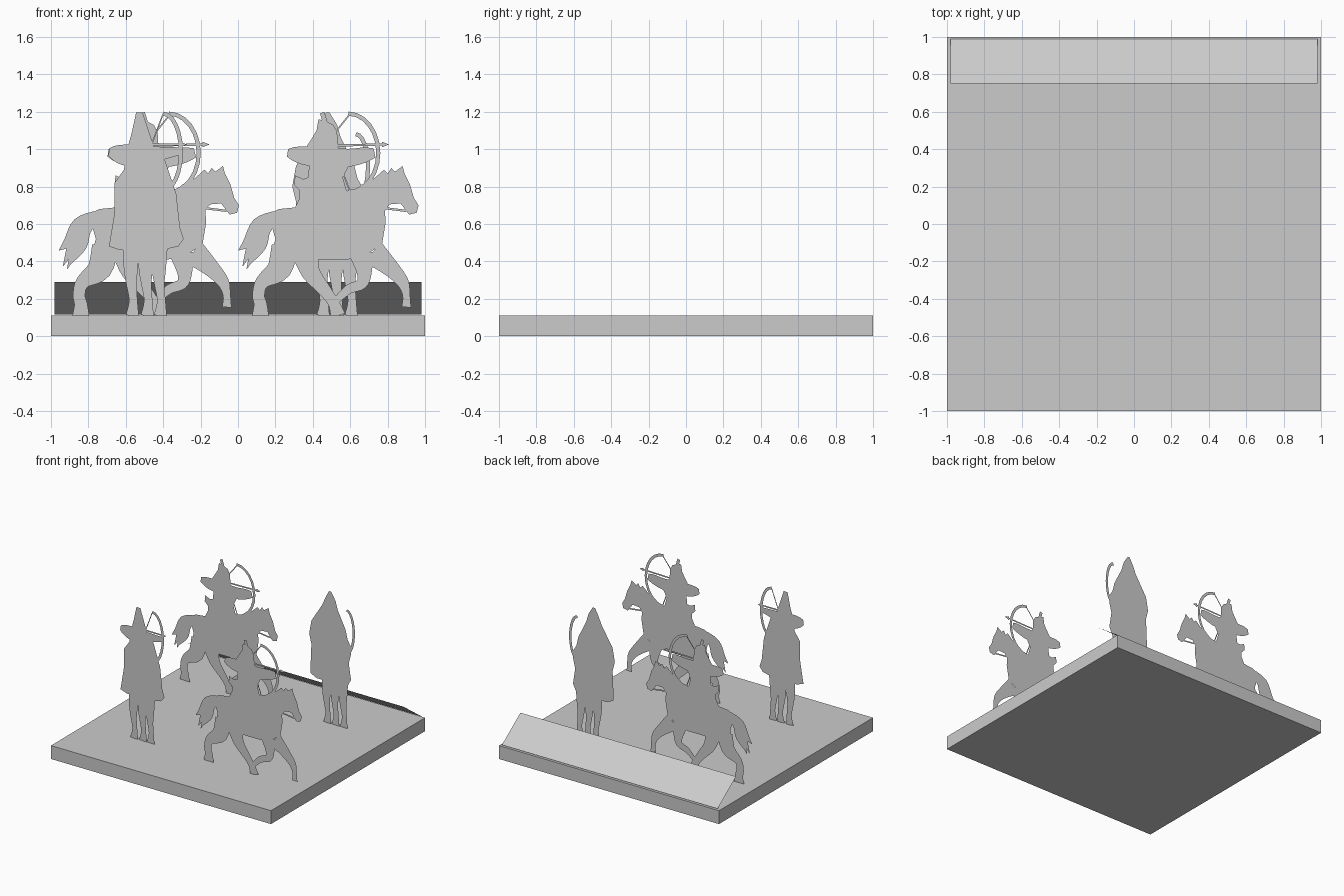
import bpy, bmesh, math
from mathutils import Vector

if "Cube" in bpy.data.objects:
    bpy.data.objects.remove(bpy.data.objects["Cube"])

grey = bpy.data.materials.new("stone_grey")
grey.diffuse_color = (0.6, 0.6, 0.6, 1)
grey.use_nodes = True
grey.node_tree.nodes["Principled BSDF"].inputs["Base Color"].default_value = grey.diffuse_color


def link(name, mesh, loc=(0, 0, 0)):
    ob = bpy.data.objects.new(name, mesh)
    ob.location = loc
    bpy.context.collection.objects.link(ob)


def finish(name, bm):
    me = bpy.data.meshes.new(name)
    bm.to_mesh(me)
    bm.free()
    me.materials.append(grey)
    return me


def cutout(name, pts):
    """Flat front-facing outline in the xz plane, in hundredths of a unit."""
    bm = bmesh.new()
    f = bm.faces.new([bm.verts.new((x / 100, 0, z / 100)) for x, z in pts])
    f.normal_update()
    if f.normal.y > 0:
        f.normal_flip()
    bmesh.ops.triangulate(bm, faces=[f], ngon_method='EAR_CLIP')
    return finish(name, bm)


def limb(name, path, steps=4):
    """Flat strip along a smooth path of (x, z, width)."""
    k = [Vector(q) for q in path]
    p = []
    for i in range(len(k) - 1):
        a, b, c, d = k[max(i - 1, 0)], k[i], k[i + 1], k[min(i + 2, len(k) - 1)]
        for s in range(steps):
            t = s / steps
            p.append(b + (c - a) * t / 2 + (a * 2 - b * 5 + c * 4 - d) * t * t / 2
                     + (b * 3 - a - c * 3 + d) * t ** 3 / 2)
    p.append(k[-1])
    left, right = [], []
    for i, q in enumerate(p):
        d = (p[min(i + 1, len(p) - 1)] - p[max(i - 1, 0)]).xy.normalized()
        n = Vector((-d.y, d.x)) * q.z / 2
        left.append(q.xy + n)
        right.append(q.xy - n)
    return cutout(name, left + right[::-1])


def bow(name, x, z, rx, rz):
    """Half ellipse opening to the left."""
    angles = [math.radians(a) for a in range(-90, 91, 15)]
    return limb(name, [(x + rx * math.cos(a), z + rz * math.sin(a), 2.2) for a in angles], 1)


def straight(name, x0, z0, x1, z1, w0, w1):
    return limb(name, [(x0, z0, w0), (x1, z1, w1)], 1)


# Square base
bm = bmesh.new()
bmesh.ops.create_cube(bm, size=1)
bmesh.ops.scale(bm, vec=(2, 2, 0.11), verts=bm.verts)
bmesh.ops.translate(bm, vec=(0, 0, 0.055), verts=bm.verts)
link("base", finish("base", bm))

# Sloping plate along the back edge
bm = bmesh.new()
bm.faces.new([bm.verts.new(v) for v in
              [(-.98, .75, .29), (.98, .75, .29), (.98, .99, .117), (-.98, .99, .117)]])
link("sloping_plate", finish("sloping_plate", bm))

mounted = []

# Horse
mounted.append(cutout("horse_body", [
    (18, 66), (22, 68), (32, 69), (61, 76), (66, 81), (73, 84.5), (78, 89), (80, 87),
    (82, 90), (84, 88), (88, 91), (89, 87), (92, 81), (94, 74), (96.5, 70), (95.5, 66),
    (91.5, 65), (87, 71), (81, 70.5), (78.5, 67), (79, 61), (77, 49), (66, 42), (58, 41),
    (42, 41), (33, 38.5), (18, 45), (20, 52), (18, 59)]))
mounted.append(limb("horse_outstretched_foreleg", [
    (72, 45, 14), (82, 36, 9), (88, 29, 6.5), (90, 22, 4), (90, 15.5, 5)]))
mounted.append(limb("horse_bent_foreleg", [
    (66, 44, 13), (67.5, 34, 8), (66, 28, 6), (59, 25, 5), (52, 18.5, 3.5)]))
mounted.append(limb("horse_trailing_hind_leg", [
    (25, 48, 14), (22, 36, 13), (13, 29, 7.5), (11, 22, 6.5), (12, 17, 7), (12, 11, 9)]))
mounted.append(limb("horse_inner_hind_leg", [
    (36, 44, 14), (39, 34, 10), (46, 25, 7), (51, 18, 6), (53.5, 11, 8)]))
mounted.append(straight("horse_rein", 78, 68.5, 90, 67, 1.2, 1.2))

# Tail of tapering strands that fan out from the rump
for i in range(4):
    mounted.append(limb(f"horse_tail_strand_{i + 1}", [
        (20, 64, 6), (11 + i, 60 - i, 7), (6 + 2 * i, 51 - i, 6),
        (0.3 + 2.2 * i, (46, 37.5, 36, 39)[i], 0.3)]))

# Rider
mounted.append(cutout("rider_body", [
    (30, 68), (33, 74), (33, 78), (30, 81), (30.5, 86), (35, 84), (37.5, 85), (38, 91),
    (37, 102), (39, 105), (42, 110), (43, 116), (47, 115), (51, 113), (53, 109),
    (53.5, 101), (59, 90.5), (56, 85), (58, 78), (62, 76), (57, 66), (42, 64)]))
mounted.append(limb("rider_drawing_arm", [(45, 96, 11), (36, 96.5, 10), (30, 97.5, 7.5),
                                          (26.5, 98, 4)]))
mounted.append(limb("rider_bow_arm", [(50, 95, 11), (60, 95.5, 9.5), (68, 97, 8),
                                      (73, 98, 5)]))
mounted.append(straight("rider_plume", 45, 119.5, 47, 113, 2.5, 2.5))
mounted.append(bow("rider_bow", 59, 98, 16, 21))
mounted.append(straight("rider_upper_string", 60, 119, 52, 109, 0.8, 0.8))
mounted.append(straight("rider_lower_string", 54, 93, 60, 77, 0.8, 0.8))
mounted.append(straight("rider_arrow", 53, 102, 78, 102.5, 1.2, 1.2))
mounted.append(straight("rider_arrowhead", 77, 102.5, 80.5, 102.5, 3, 0.2))

for side, loc in (("front", (0, -0.55, 0)), ("back", (-0.96, 0.51, 0))):
    for me in mounted:
        link(f"{side}_{me.name}", me, loc)

# Legs of the standing archers
leg = limb("leg", [(0, 50, 9), (-0.3, 36, 7.5), (0, 28, 5.5), (1, 19, 4.5), (0.5, 11, 7)])
for side, y, xs in (("front", -0.54, (-.57, -.49, -.42)), ("back", 0.51, (.45, .525, .60))):
    for i, x in enumerate(xs):
        link(f"{side}_archer_leg_{i + 1}", leg, (x, y, 0))

# Front standing archer drawing a bow
front = []
front.append(cutout("front_archer_robe", [
    (-54.5, 119.5), (-51, 119.5), (-46.5, 106), (-45, 101), (-39, 94), (-37, 88),
    (-33, 76), (-31, 58), (-29, 52), (-32, 48), (-41, 46), (-63, 46), (-69, 48),
    (-66, 66), (-66, 82), (-61, 89), (-59, 101), (-57, 108)]))
front.append(limb("front_archer_drawing_arm", [(-54, 96, 12), (-61, 97, 11), (-66, 98, 8),
                                               (-69, 98.5, 4)]))
front.append(straight("front_archer_bow_arm", -47, 97, -31, 99, 9, 4))
front.append(bow("front_archer_bow", -40, 98.5, 9.5, 20.5))
front.append(straight("front_archer_upper_string", -40, 119, -46, 103, 0.7, 0.7))
front.append(straight("front_archer_lower_string", -46, 103, -39, 78, 0.7, 0.7))
front.append(straight("front_archer_arrow", -46, 102.5, -30, 102.5, 1.2, 1.2))
front.append(straight("front_archer_arrowhead", -31, 102.5, -27.5, 102.5, 3, 0.2))
for me in front:
    link(me.name, me, (0, -0.54, 0))

# Back standing archer with the bow held at the side
robe = cutout("back_archer_robe", [
    (47, 119.5), (49, 119.5), (53, 113), (55, 106), (58, 100), (62, 92), (64, 84),
    (67, 79), (67, 73), (65, 65), (67, 52), (64, 46), (36, 45), (30, 48), (31, 72),
    (29, 80), (31, 91), (36, 99), (41, 107), (44, 114)])
link("back_archer_robe", robe, (0, 0.51, 0))
link("back_archer_bow", bow("back_archer_bow", 63, 90.5, 6.5, 17.5), (0, 0.51, 0))
